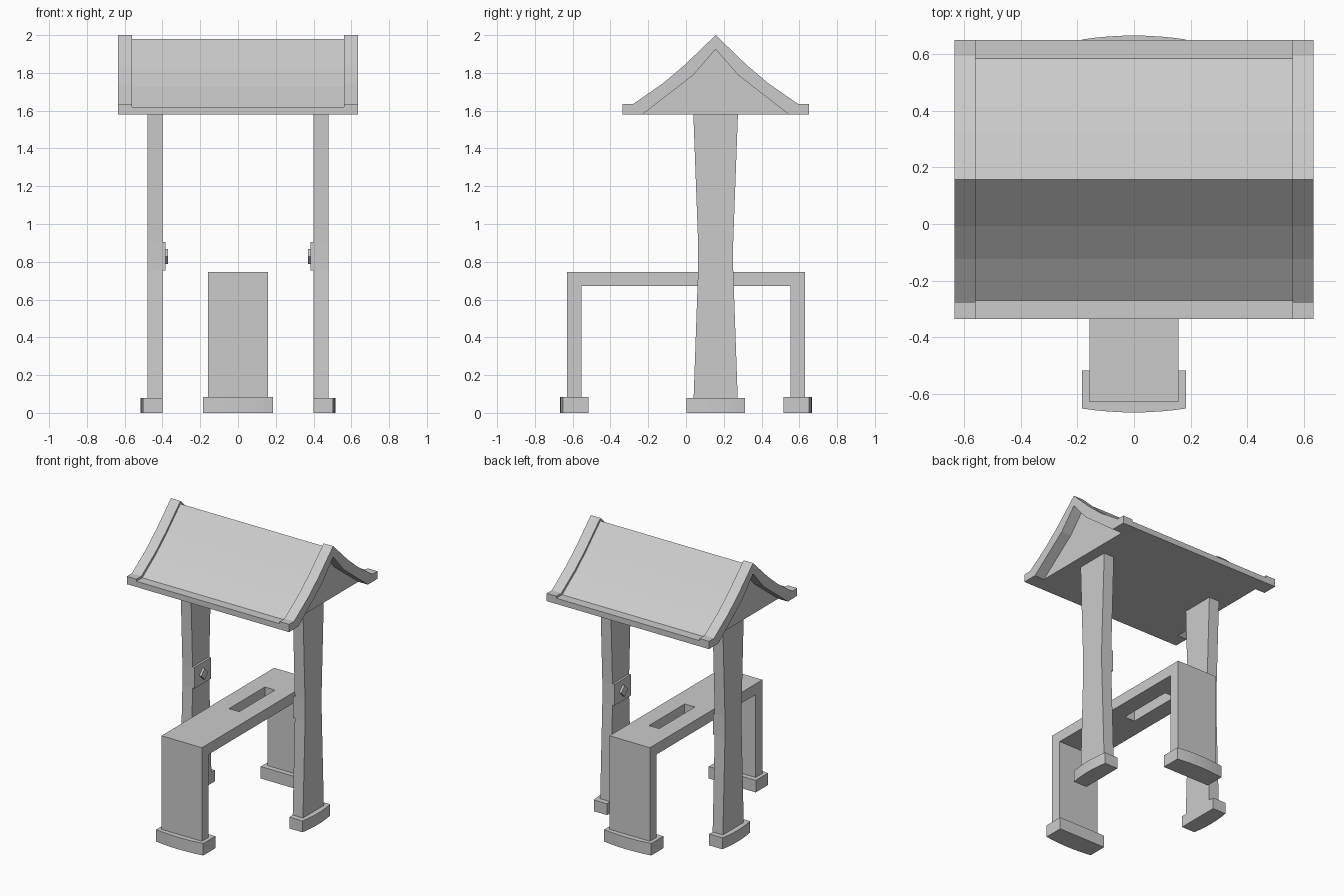
import bpy, bmesh
from mathutils import Vector

if "Cube" in bpy.data.objects:
    bpy.data.objects.remove(bpy.data.objects["Cube"])

CY = 0.157  # y of the ridge and the posts


def prism(name, pts, axis, lo, hi):
    """Extrude a closed 2D profile along an axis: x -> (y, z), y -> (x, z), z -> (x, y)."""
    place = {'x': lambda a, b: (lo, a, b),
             'y': lambda a, b: (a, lo, b),
             'z': lambda a, b: (a, b, lo)}[axis]
    bm = bmesh.new()
    face = bm.faces.new([bm.verts.new(place(*p)) for p in pts])
    ext = bmesh.ops.extrude_face_region(bm, geom=[face])
    step = Vector([hi - lo if a == axis else 0 for a in 'xyz'])
    bmesh.ops.translate(bm, vec=step,
                        verts=[g for g in ext['geom'] if isinstance(g, bmesh.types.BMVert)])
    bmesh.ops.recalc_face_normals(bm, faces=bm.faces)
    me = bpy.data.meshes.new(name)
    bm.to_mesh(me)
    bm.free()
    ob = bpy.data.objects.new(name, me)
    bpy.context.collection.objects.link(ob)
    return ob


def sym(half, c=CY):
    """Mirror a half profile (offset, z), listed from outside to ridge, about the line c."""
    left = [(c - d, z) for d, z in half]
    right = [(c + d, z) for d, z in reversed(half) if d > 0]
    return left + right


def arc(half, edge, bulge, n=8):
    """Shallow arc as (along, outward) points."""
    return [(half * t, edge + bulge * (1 - t * t))
            for t in (2 * i / n - 1 for i in range(n + 1))]


def rect(a0, a1, b0, b1):
    return [(a0, b0), (a1, b0), (a1, b1), (a0, b1)]


# Roof: solid middle panel with flat eaves
prism("roof_panel", sym([(0.493, 1.58), (0.493, 1.62), (0.427, 1.62), (0.28, 1.724),
                         (0.165, 1.821), (0, 1.98)]), 'x', -0.56, 0.56)

# Raised barge boards overhanging each gable
outer = sym([(0.493, 1.58), (0.493, 1.635), (0.437, 1.635), (0.28, 1.744),
             (0.165, 1.841), (0, 2.0)])
inner = sym([(0.388, 1.58), (0.12, 1.787), (0, 1.925)])
for side, s in (("left", -1), ("right", 1)):
    prism(side + "_barge_board", outer + inner[::-1], 'x', s * 0.56, s * 0.635)

    # Waisted post
    prism(side + "_post", sym([(0.117, 0.07), (0.093, 0.755), (0.093, 0.905), (0.118, 1.58)]),
          'x', s * 0.40, s * 0.48)

    # Post foot with bowed outer side
    foot = [(s * x, CY + y) for y, x in arc(0.155, 0.503, 0.014)]
    prism(side + "_post_foot", foot + [(s * 0.40, CY + 0.155), (s * 0.40, CY - 0.155)],
          'z', 0, 0.08)

    # Inner plate and diamond stud
    prism(side + "_plate", rect(CY - 0.092, CY + 0.092, 0.755, 0.905), 'x', s * 0.385, s * 0.41)
    prism(side + "_stud", [(CY - 0.04, 0.827), (CY, 0.787), (CY + 0.04, 0.827), (CY, 0.867)],
          'x', s * 0.37, s * 0.39)

# Bench: folded slab, slotted between the posts
bench = prism("bench", [(-0.629, 0.04), (-0.629, 0.747), (0.629, 0.747), (0.629, 0.04),
                        (0.553, 0.04), (0.553, 0.671), (-0.553, 0.671), (-0.553, 0.04)],
              'x', -0.158, 0.158)
cutter = prism("slot_cutter", rect(-0.04, 0.04, CY - 0.2, CY + 0.2), 'z', 0.6, 0.8)
cutter.hide_render = True
cutter.hide_set(True)
cut = bench.modifiers.new("slot", 'BOOLEAN')
cut.operation = 'DIFFERENCE'
cut.solver = 'EXACT'
cut.object = cutter

# Bench feet with bowed outer sides
for end, s in (("front", -1), ("back", 1)):
    foot = [(x, s * y) for x, y in arc(0.184, 0.652, 0.014)]
    prism(end + "_bench_foot", foot + [(0.184, s * 0.517), (-0.184, s * 0.517)], 'z', 0, 0.085)
